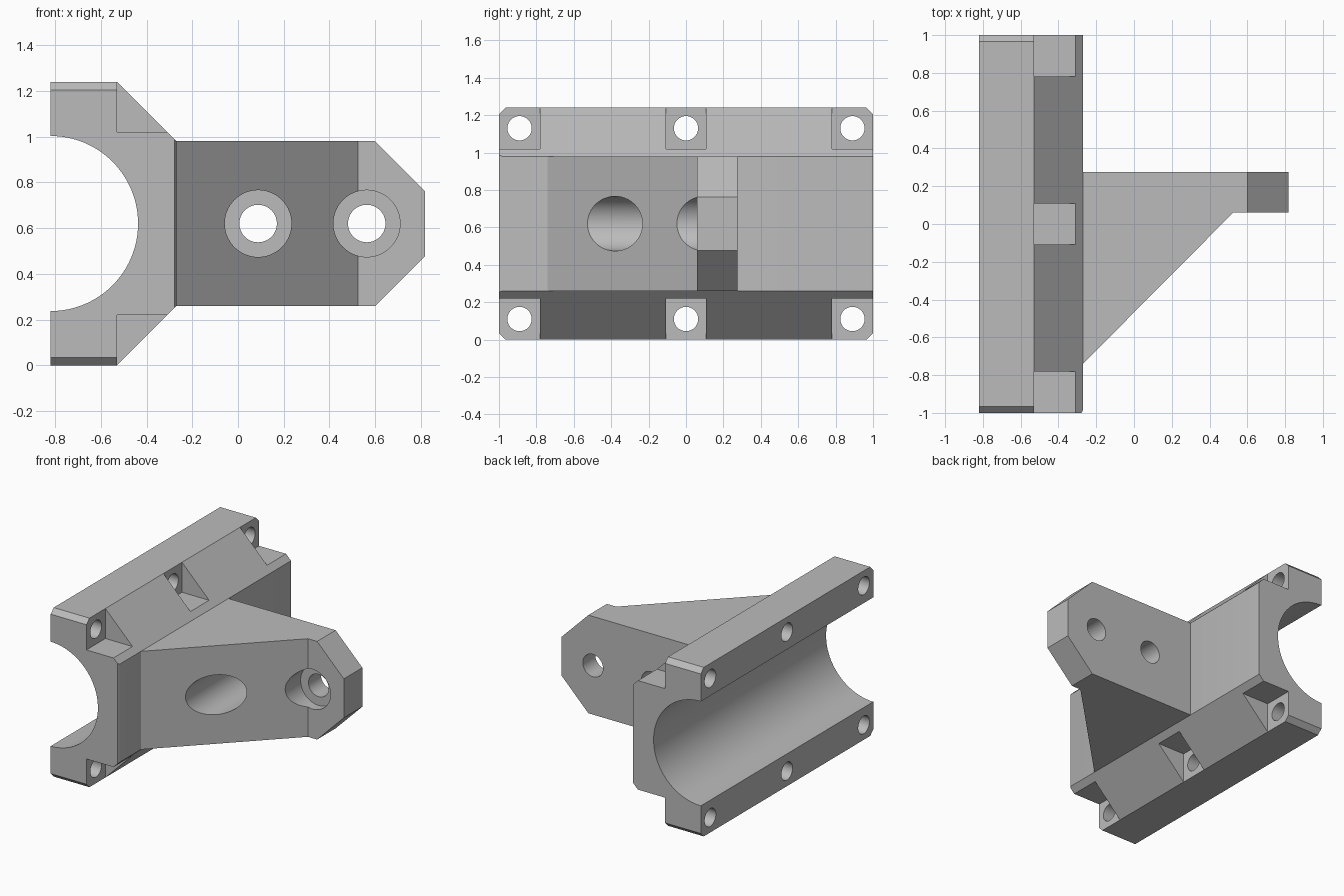
import bpy, bmesh, math
from mathutils import Vector

if "Cube" in bpy.data.objects:
    bpy.data.objects.remove(bpy.data.objects["Cube"], do_unlink=True)

HEIGHT = 1.24
MID = HEIGHT / 2
BACK = -0.82      # flat split face of the clamp
FLANGE = -0.53    # front of the bolting flange
NOSE = -0.27      # flat face that carries the arm

grey = bpy.data.materials.new("plain_grey")
grey.use_nodes = True
grey.diffuse_color = (0.5, 0.5, 0.5, 1)
grey.node_tree.nodes["Principled BSDF"].inputs["Base Color"].default_value = (0.5, 0.5, 0.5, 1)


def prism(name, points, axis, low, high):
    """Extrude a 2D outline along an axis; the two other axes keep their order."""
    bm = bmesh.new()

    def place(p, depth):
        co = list(p)
        co.insert("xyz".index(axis), depth)
        return Vector(co)

    face = bm.faces.new([bm.verts.new(place(p, low)) for p in points])
    moved = bmesh.ops.extrude_face_region(bm, geom=[face])["geom"]
    shift = place((0, 0), high - low)
    bmesh.ops.translate(bm, vec=shift, verts=[v for v in moved if isinstance(v, bmesh.types.BMVert)])
    bmesh.ops.recalc_face_normals(bm, faces=bm.faces)
    mesh = bpy.data.meshes.new(name)
    bm.to_mesh(mesh)
    bm.free()
    mesh.materials.append(grey)
    obj = bpy.data.objects.new(name, mesh)
    bpy.context.collection.objects.link(obj)
    return obj


def circle(a, b, radius, sides=64):
    return [(a + radius * math.cos(math.tau * i / sides),
             b + radius * math.sin(math.tau * i / sides)) for i in range(sides)]


def select(obj):
    bpy.ops.object.select_all(action="DESELECT")
    obj.select_set(True)
    bpy.context.view_layer.objects.active = obj


def cut(obj, points, axis, low, high):
    cutter = prism("cutter", points, axis, low, high)
    cutter.hide_render = True
    select(obj)
    mod = obj.modifiers.new("cut", "BOOLEAN")
    mod.operation = "DIFFERENCE"
    mod.solver = "EXACT"
    mod.object = cutter
    bpy.ops.object.modifier_apply(modifier=mod.name)
    bpy.data.objects.remove(cutter, do_unlink=True)


def finish(obj):
    select(obj)
    bpy.ops.object.shade_smooth_by_angle(angle=math.radians(25))


# Clamp half: sloped block with a half-round bore
half = [(BACK, 0), (FLANGE, 0), (NOSE, 0.26)]
outline = half + [(x, HEIGHT - z) for x, z in reversed(half)]
clamp = prism("clamp_body", outline, "y", -1, 1)
cut(clamp, circle(BACK, MID, 0.383, 96), "y", -1.1, 1.1)

# Bevelled front corner of the nose
cut(clamp, [(-0.32, -1.1), (-0.17, -1.1), (-0.17, -0.75)], "z", -0.1, 1.4)

for flip in (False, True):
    def level(z):
        return HEIGHT - z if flip else z

    for end in (-1, 1):
        # Small bevels on the flange corners
        bevel = [(0.935, -0.03), (1.03, -0.03), (1.03, 0.065)]
        cut(clamp, [(end * y, level(z)) for y, z in bevel], "x", -1, 0)

    # Bolt pockets and bolt holes
    for y, left, right in ((-0.89, -1.1, -0.78), (0, -0.108, 0.108), (0.89, 0.78, 1.1)):
        box = [(left, -0.1), (right, -0.1), (right, 0.22), (left, 0.22)]
        cut(clamp, [(a, level(b)) for a, b in box], "x", FLANGE, 0)
        cut(clamp, circle(y, level(0.11), 0.065, 40), "x", -1, FLANGE + 0.1)
finish(clamp)

# Wedge-shaped arm ending in a mounting plate, slightly sunk into the clamp
arm = prism("mounting_arm", [(NOSE - 0.02, -0.74), (NOSE, -0.74), (0.525, 0.06), (0.817, 0.06),
                             (0.817, 0.275), (NOSE - 0.02, 0.275)], "z", 0.26, 0.98)
for sign in (-1, 1):
    corner = [(0.5, 0.46), (0.9, 0.46), (0.9, 0.06)]
    cut(arm, [(x, MID + sign * z) for x, z in corner], "y", -1, 1)

# Counterbored mounting holes
for x in (0.088, 0.563):
    cut(arm, circle(x, MID, 0.146), "y", -1, 0.13)
    cut(arm, circle(x, MID, 0.082), "y", -1, 0.5)
finish(arm)
